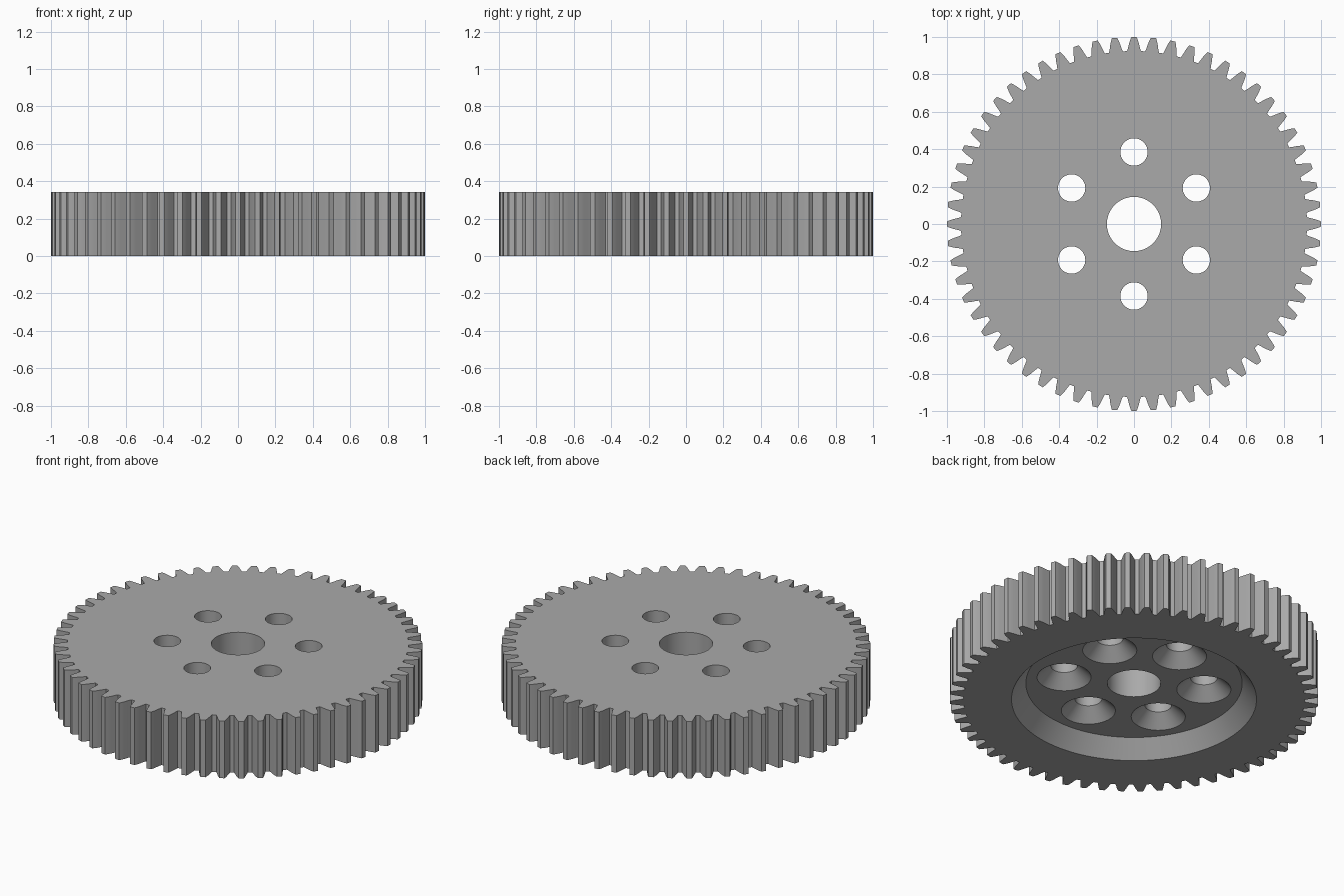
import bpy, bmesh
from math import sin, cos, tau, radians

TEETH = 60
HEIGHT = 0.342
BOLT_RADIUS = 0.385
# Half tooth: (radius, half width), root to tip
FLANK = [(0.925, 0.037), (0.945, 0.031), (0.968, 0.0255), (0.985, 0.020), (1.0, 0.014)]

if "Cube" in bpy.data.objects:
    bpy.data.objects.remove(bpy.data.objects["Cube"], do_unlink=True)

steel = bpy.data.materials.new("grey steel")
steel.use_nodes = True
grey = (0.4, 0.4, 0.4, 1)
steel.diffuse_color = grey
steel.node_tree.nodes["Principled BSDF"].inputs["Base Color"].default_value = grey


def add_object(name, bm):
    bmesh.ops.recalc_face_normals(bm, faces=bm.faces)
    mesh = bpy.data.meshes.new(name)
    bm.to_mesh(mesh)
    bm.free()
    mesh.materials.append(steel)
    obj = bpy.data.objects.new(name, mesh)
    bpy.context.collection.objects.link(obj)
    return obj


def turn(bm, profile, cx=0, cy=0, sides=64):
    """Closed solid turned from (radius, z) points around a vertical axis."""
    rings = [[bm.verts.new((cx + r * cos(tau * i / sides), cy + r * sin(tau * i / sides), z))
              for i in range(sides)] for r, z in profile]
    for low, high in zip(rings, rings[1:]):
        for i in range(sides):
            j = (i + 1) % sides
            bm.faces.new((low[i], low[j], high[j], high[i]))
    bm.faces.new(rings[0][::-1])
    bm.faces.new(rings[-1])


# Toothed disc
bm = bmesh.new()
half = [(r, w / r) for r, w in FLANK]
tooth = [(r, -a) for r, a in half] + [(r, a) for r, a in reversed(half)]
outline = [(r, a + tau * n / TEETH) for n in range(TEETH) for r, a in tooth]
base = bm.faces.new([bm.verts.new((r * cos(a), r * sin(a), 0)) for r, a in outline])
wall = bmesh.ops.extrude_face_region(bm, geom=[base], use_keep_orig=True)
top = [v for v in wall["geom"] if isinstance(v, bmesh.types.BMVert)]
bmesh.ops.translate(bm, verts=top, vec=(0, 0, HEIGHT))
gear = add_object("gear_wheel", bm)

# Sloped recess under the disc
bm = bmesh.new()
turn(bm, [(0.703, -0.05), (0.665, 0), (0.587, 0.10)], sides=96)
cutters = [add_object("recess_cutter", bm)]

# Central bore
bm = bmesh.new()
turn(bm, [(0.145, -0.1), (0.145, 0.5)])
cutters.append(add_object("bore_cutter", bm))

# Six countersunk bolt holes
bm = bmesh.new()
for k in range(6):
    a = tau * (k + 0.5) / 6
    turn(bm, [(0.147, -0.1), (0.147, 0.10), (0.073, 0.172), (0.073, 0.5)],
         BOLT_RADIUS * cos(a), BOLT_RADIUS * sin(a), 48)
cutters.append(add_object("bolt_hole_cutter", bm))

# Cut, then discard the cutters
bpy.ops.object.select_all(action="DESELECT")
bpy.context.view_layer.objects.active = gear
gear.select_set(True)
for cutter in cutters:
    cutter.hide_render = True
    mod = gear.modifiers.new(cutter.name, "BOOLEAN")
    mod.operation = "DIFFERENCE"
    mod.solver = "EXACT"
    mod.object = cutter
    bpy.ops.object.modifier_apply(modifier=mod.name)
    bpy.data.objects.remove(cutter, do_unlink=True)

bpy.ops.object.shade_smooth_by_angle(angle=radians(20))
